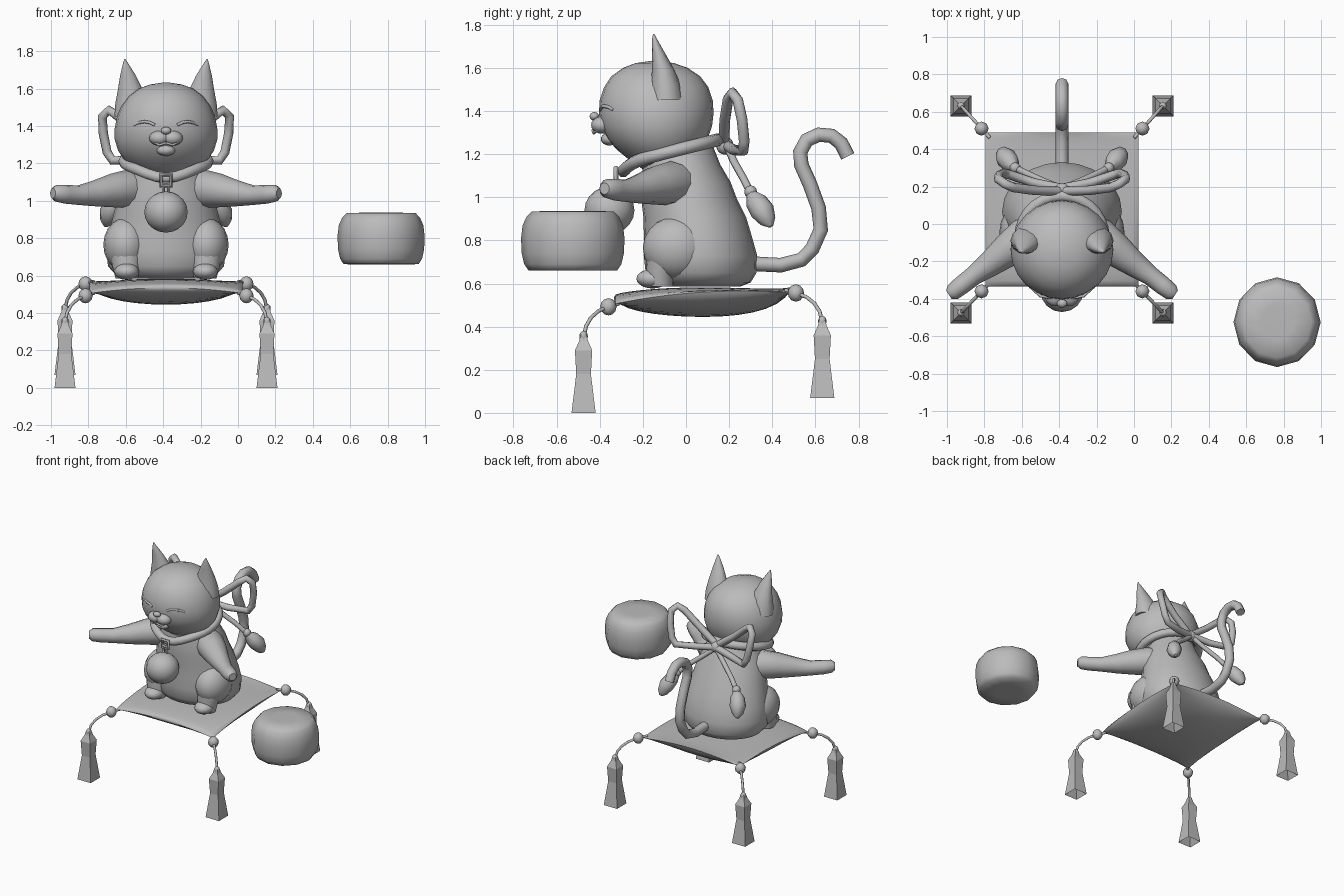
import bpy, bmesh, math
from mathutils import Vector, Euler

if "Cube" in bpy.data.objects:
    bpy.data.objects.remove(bpy.data.objects["Cube"])

C = -0.385  # centre line of the seated cat
grey = bpy.data.materials.new("plain_grey")
grey.diffuse_color = (0.5, 0.5, 0.5, 1)
grey.use_nodes = True
grey.node_tree.nodes["Principled BSDF"].inputs["Base Color"].default_value = grey.diffuse_color


def finish(name, bm, smooth=True, angle=60):
    bmesh.ops.recalc_face_normals(bm, faces=bm.faces)
    me = bpy.data.meshes.new(name)
    bm.to_mesh(me)
    bm.free()
    ob = bpy.data.objects.new(name, me)
    bpy.context.collection.objects.link(ob)
    me.materials.append(grey)
    if smooth:
        bpy.ops.object.select_all(action='DESELECT')
        ob.select_set(True)
        bpy.context.view_layer.objects.active = ob
        bpy.ops.object.shade_smooth_by_angle(angle=math.radians(angle))
    return ob


def loft(name, rings, n=24, smooth=True, phase=0.0, angle=60):
    """Stack of elliptical rings: (x, y, z, rx, ry)."""
    bm = bmesh.new()
    loops = []
    for x, y, z, rx, ry in rings:
        loops.append([bm.verts.new((x + rx * math.cos(phase + 2 * math.pi * i / n),
                                    y + ry * math.sin(phase + 2 * math.pi * i / n), z))
                      for i in range(n)])
    for a, b in zip(loops, loops[1:]):
        for i in range(n):
            bm.faces.new((a[i], a[(i + 1) % n], b[(i + 1) % n], b[i]))
    bm.faces.new(loops[0])
    bm.faces.new(loops[-1])
    return finish(name, bm, smooth, angle)


def ball(name, loc, size, rot=(0, 0, 0), u=16, v=10):
    bm = bmesh.new()
    bmesh.ops.create_uvsphere(bm, u_segments=u, v_segments=v, radius=1)
    r = Euler(rot).to_matrix()
    for p in bm.verts:
        p.co = r @ Vector(a * b for a, b in zip(p.co, size)) + Vector(loc)
    return finish(name, bm)


def tube(name, pts, radius, closed=False, radii=None, res=2):
    """Round cord along a path, as a mesh."""
    cu = bpy.data.curves.new(name, 'CURVE')
    cu.dimensions = '3D'
    cu.bevel_depth = radius
    cu.bevel_resolution = res
    cu.use_fill_caps = True
    sp = cu.splines.new('POLY')
    sp.points.add(len(pts) - 1)
    for i, p in enumerate(pts):
        sp.points[i].co = (*p, 1)
        sp.points[i].radius = radii[i] if radii else 1
    sp.use_cyclic_u = closed
    ob = bpy.data.objects.new(name, cu)
    bpy.context.collection.objects.link(ob)
    me = bpy.data.meshes.new_from_object(ob.evaluated_get(bpy.context.evaluated_depsgraph_get()))
    bm = bmesh.new()
    bm.from_mesh(me)
    bpy.data.objects.remove(ob)
    return finish(name, bm)


# Body and head
loft("body", [(C, y, z, rx, ry) for y, z, rx, ry in [
    (.07, .585, .2, .18), (.07, .605, .27, .23), (.07, .65, .31, .257), (.067, .73, .32, .263),
    (.055, .82, .308, .25), (.04, .91, .285, .238), (.015, .99, .265, .222),
    (0, 1.07, .245, .207), (-.02, 1.15, .21, .18), (-.04, 1.25, .17, .16)]])
loft("head", [(C, y, z, rx, ry) for y, z, rx, ry in [
    (-.1, 1.13, .1, .1), (-.115, 1.175, .175, .15), (-.125, 1.22, .225, .195),
    (-.133, 1.27, .257, .233), (-.137, 1.33, .275, .258), (-.138, 1.39, .274, .266),
    (-.138, 1.45, .262, .262), (-.138, 1.51, .237, .242), (-.14, 1.56, .2, .207),
    (-.142, 1.6, .145, .15), (-.145, 1.622, .085, .09), (-.145, 1.632, .02, .02)]])

# Face
ball("nose", (C, -.425, 1.375), (.028, .022, .02))
ball("chin", (C, -.355, 1.27), (.05, .04, .03))
for s in (-1, 1):
    ball("muzzle", (C + s * .035, -.39, 1.335), (.055, .05, .04))
    tube("closed_eye", [(C + s * (.115 + .055 * t), -.385 + .02 * abs(t) + .03 * s * t * s,
                         1.405 + .018 * (1 - t * t)) for t in (-1, -.5, 0, .5, 1)], .008)
    tube("mouth_line", [(C, -.432, 1.31), (C + s * .035, -.428, 1.298),
                        (C + s * .07, -.405, 1.315)], .007)

# Ears, arms, legs
for s in (-1, 1):
    loft("ear", [(C + s * x, y, z, rx, ry) for x, y, z, rx, ry in [
        (.178, -.09, 1.45, .098, .08), (.183, -.095, 1.52, .088, .07), (.19, -.105, 1.59, .068, .052),
        (.203, -.128, 1.67, .042, .03), (.215, -.145, 1.73, .016, .013), (.22, -.15, 1.757, .003, .003)]], 12)
    tube("arm", [(C + s * x, y, z) for x, y, z in [
        (.12, -.01, 1.06), (.2, -.07, 1.065), (.29, -.14, 1.055), (.38, -.21, 1.04),
        (.47, -.275, 1.03), (.54, -.33, 1.035), (.585, -.365, 1.04), (.605, -.378, 1.04)]],
        .1, radii=[.9, 1.03, .9, .7, .52, .5, .45, .27], res=4)
    ball("thigh", (C + s * .215, -.045, .765), (.12, .155, .145))
    loft("shin", [(C + s * x, y, z, rx, ry) for x, y, z, rx, ry in [
        (.21, -.12, .585, .06, .06), (.212, -.12, .65, .075, .065), (.215, -.1, .75, .09, .08)]], 16)
    ball("foot", (C + s * .21, -.155, .622), (.066, .075, .045))

# Tail
tube("tail", [(C, y, z) for y, z in [
    (.25, .70), (.34, .69), (.44, .685), (.535, .71), (.585, .76), (.625, .85), (.615, .95),
    (.575, 1.06), (.535, 1.15), (.53, 1.21), (.56, 1.265), (.615, 1.29), (.675, 1.285),
    (.72, 1.25), (.75, 1.19)]], .034)

# Collar tilted down to the front, with its clasp and bell
collar = []
for i in range(28):
    a = 2 * math.pi * i / 28
    y = math.sin(a)
    dip = .035 * max(0, -y) ** 6
    collar.append((C + .225 * math.cos(a), -.07 + .22 * y, 1.212 + .055 * y - dip))
tube("collar", collar, .03, True)
for k, z in (("clasp", 1.11), ("clasp_link", 1.065)):
    w = .026 if k == "clasp" else .014
    tube(k, [(C - w, -.325, z - .03), (C + w, -.325, z - .03),
             (C + w, -.325, z + .028), (C - w, -.325, z + .028)], .011, True)
ball("bell", (C, -.355, .94), (.116, .116, .11))

# Bow at the back of the neck
ball("bow_knot", (C, .18, 1.24), (.045, .04, .042))
for s in (-1, 1):
    tube("bow_loop", [(C + s * x, y, z) for x, y, z in [
        (0, .175, 1.25), (.15, .18, 1.36), (.26, .195, 1.455), (.305, .215, 1.485), (.34, .24, 1.45),
        (.335, .26, 1.36), (.315, .27, 1.26), (.285, .265, 1.215), (.15, .22, 1.22), (0, .19, 1.24)]], .025)
    tube("bow_tail", [(C + s * x, y, z) for x, y, z in [
        (0, .19, 1.235), (.09, .225, 1.16), (.18, .265, 1.09), (.25, .30, 1.02)]], .018)
    ball("bow_bead", (C + s * .25, .30, 1.025), (.03, .03, .03), u=10, v=6)
    tube("bow_tassel", [(C + s * x, y, z) for x, y, z in [
        (.25, .30, 1.015), (.275, .325, .98), (.3, .355, .935), (.315, .38, .89), (.322, .395, .865)]],
        .06, radii=[.4, .85, .95, .65, .2])

# Cushion, puffed and slightly raised at the back
bm = bmesh.new()
N = 16
for side in (1, -1):
    g = []
    for j in range(N + 1):
        row = []
        for i in range(N + 1):
            u, v = -math.cos(math.pi * i / N), -math.cos(math.pi * j / N)
            puff = max(0, (1 - u * u) * (1 - v * v))
            edge = max(abs(u), abs(v))
            mid = .53 + .025 * v + .03 * (1 - min(abs(u), abs(v)) ** 2) * edge ** 4
            top = max(0, .582 - mid) * puff ** .35
            low = -max(0, mid - .445) * puff ** .6
            row.append(bm.verts.new((C + .41 * u, .078 + .412 * v, mid + (top if side > 0 else low))))
        g.append(row)
    for j in range(N):
        for i in range(N):
            bm.faces.new((g[j][i], g[j][i + 1], g[j + 1][i + 1], g[j + 1][i]))
bmesh.ops.remove_doubles(bm, verts=bm.verts, dist=.0005)
finish("cushion", bm)

# Corner knots, cords and four-sided tassels
for s in (-1, 1):
    for ky, ty, kz, base in ((-.36, -.475, .492, 0), (.51, .632, .556, .07)):
        kx, tx = C + s * .43, C + s * .54
        ball("corner_knot", (kx, ky, kz), (.038, .038, .04), u=8, v=6)
        tube("corner_cord", [(kx + (tx - kx) * f, ky + (ty - ky) * f, kz + (base + .36 - kz) * h)
                             for f, h in ((-.4, -.1), (0, 0), (.4, .15), (.7, .38), (.9, .68), (1, 1.1))], .009)
        ball("tassel_bead", (tx, ty, base + .355), (.02, .02, .025), u=8, v=6)
        q = math.sqrt(2)
        loft("corner_tassel", [(tx, ty, base + z, r * q, r * q) for z, r in [
            (.1, .005), (0, .056), (.18, .034), (.29, .04), (.335, .02), (.365, .013)]],
            4, False, math.pi / 4)

# Round drum standing apart
loft("round_drum", [(.765, -.525, z, r, r * 1.03) for z, r in [
    (.66, .1), (.661, .2), (.69, .219), (.74, .23), (.81, .233), (.87, .226),
    (.91, .208), (.934, .185), (.937, .09)]], 12, True, 0, 85)
